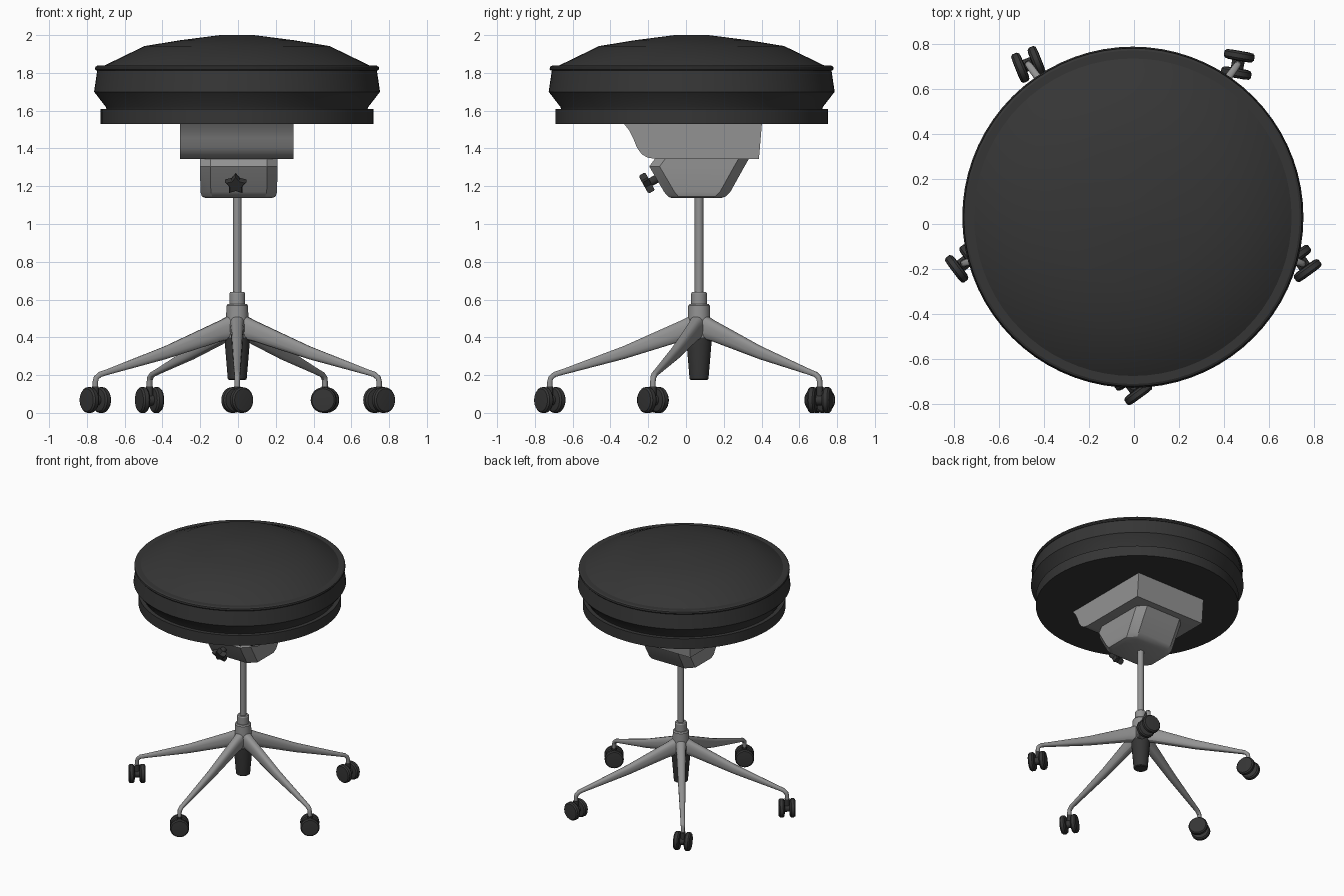
import bpy, bmesh, math
from mathutils import Vector, Matrix

if "Cube" in bpy.data.objects:
    bpy.data.objects.remove(bpy.data.objects["Cube"])


def material(name, v):
    m = bpy.data.materials.new(name)
    m.diffuse_color = (v, v, v, 1)
    m.use_nodes = True
    m.node_tree.nodes["Principled BSDF"].inputs["Base Color"].default_value = m.diffuse_color
    return m


BLACK = material("black", 0.036)
METAL = material("grey metal", 0.29)
CX, CY = -0.004, 0.069          # axis of the column and base


def loft(name, rings, mat, matrix=None, smooth=30):
    """Skin a list of equal-length point rings and cap both ends."""
    bm = bmesh.new()
    loops = [[bm.verts.new(p) for p in ring] for ring in rings]
    n = len(loops[0])
    for a, b in zip(loops, loops[1:]):
        for i in range(n):
            j = (i + 1) % n
            bm.faces.new((a[i], a[j], b[j], b[i]))
    bm.faces.new(loops[0][::-1])
    bm.faces.new(loops[-1])
    bmesh.ops.recalc_face_normals(bm, faces=bm.faces[:])
    mesh = bpy.data.meshes.new(name)
    bm.to_mesh(mesh)
    bm.free()
    mesh.materials.append(mat)
    ob = bpy.data.objects.new(name, mesh)
    bpy.context.collection.objects.link(ob)
    if matrix is not None:
        ob.matrix_world = matrix
    bpy.ops.object.select_all(action='DESELECT')
    ob.select_set(True)
    bpy.context.view_layer.objects.active = ob
    if smooth:
        bpy.ops.object.shade_smooth_by_angle(angle=math.radians(smooth))
    return ob


def lathe(name, profile, mat, matrix, sides=32):
    """Turn (radius, height) points around the local z axis."""
    rings = [[(r * math.cos(2 * math.pi * i / sides),
               r * math.sin(2 * math.pi * i / sides), z)
              for i in range(sides)] for r, z in profile]
    return loft(name, rings, mat, matrix)


def octagon(hx, y0, y1, c):
    """Rectangle with cut corners."""
    return [(hx, y0 + c), (hx, y1 - c), (hx - c, y1), (c - hx, y1),
            (-hx, y1 - c), (-hx, y0 + c), (c - hx, y0), (hx - c, y0)]


# Seat: base plate, cushion and piping
seat = Matrix.Translation((-0.005, 0.03, 0))
lathe("seat_plate", [(0.722, 1.53), (0.722, 1.61)], BLACK, seat, 72)
lathe("seat_cushion", [(0.69, 1.605), (0.695, 1.62), (0.757, 1.70), (0.74, 1.815),
                       (0.725, 1.828), (0.49, 1.942), (0.30, 1.973), (0.09, 2.0)],
      BLACK, seat, 72)
lathe("seat_piping", [(0.72, 1.812), (0.745, 1.812), (0.752, 1.82),
                      (0.75, 1.832), (0.74, 1.838), (0.71, 1.838)], BLACK, seat, 72)

# Upper mechanism: side profile swept across x
side = [(-0.33, 1.532), (-0.30, 1.495), (-0.28, 1.455), (-0.26, 1.405), (-0.235, 1.37),
        (-0.205, 1.352), (-0.165, 1.345), (0.386, 1.343), (0.402, 1.532)]
loft("upper_mechanism", [[(x, y, z) for y, z in side] for x in (-0.308, 0.293)], METAL)

# Lower mechanism: tapered box with cut corners
levels = [(1.345, 0.205, -0.165, 0.333, 0.055), (1.305, 0.205, -0.195, 0.31, 0.055),
          (1.17, 0.203, -0.116, 0.235, 0.055), (1.145, 0.195, -0.095, 0.21, 0.055),
          (1.137, 0.175, -0.075, 0.185, 0.055)]
loft("lower_mechanism", [[(x, y, z) for x, y in octagon(h, a, b, c)]
                         for z, h, a, b, c in levels],
     METAL, Matrix.Translation((0.004, 0, 0)))

# Star knob on the sloping front
axis = Vector((0, -0.87, -0.48))
knob = (Matrix.Translation((-0.012, -0.205, 1.212))
        @ axis.to_track_quat('Z', 'Y').to_matrix().to_4x4())
star = [((0.06, 0.036)[i % 2] * math.sin(math.pi * i / 5),
         (0.06, 0.036)[i % 2] * math.cos(math.pi * i / 5)) for i in range(10)]
loft("knob", [[(x * s, y * s, z) for x, y in star]
              for z, s in ((-0.02, 0.92), (-0.012, 1), (0.012, 1), (0.02, 0.85))],
     BLACK, knob, 0)
lathe("knob_stem", [(0.022, -0.08), (0.022, 0)], BLACK, knob, 16)

# Column, collar, hub and the cover below the hub
post = Matrix.Translation((CX, CY, 0))
lathe("column", [(0.023, 0.6), (0.023, 1.15)], METAL, post)
lathe("collar", [(0.042, 0.56), (0.042, 0.632), (0.037, 0.64)], METAL, post)
lathe("hub", [(0.062, 0.39), (0.06, 0.48), (0.057, 0.568), (0.05, 0.577)], METAL, post)
lathe("hub_cover", [(0.044, 0.175), (0.05, 0.18), (0.066, 0.37), (0.066, 0.40)],
      BLACK, post)

# Five legs: (distance, height, half height, half width) sections, bent down at the tip
path = [(0.03, 0.457, 0.066, 0.04), (0.10, 0.432, 0.056, 0.034), (0.40, 0.319, 0.035, 0.026),
        (0.72, 0.217, 0.015, 0.017), (0.765, 0.203, 0.014, 0.016),
        (0.785, 0.185, 0.014, 0.015), (0.79, 0.165, 0.014, 0.014), (0.79, 0.085, 0.014, 0.014)]


def leg_rings():
    rings = []
    for k, (r, z, h, w) in enumerate(path):
        a, b = path[max(k - 1, 0)], path[min(k + 1, len(path) - 1)]
        t = Vector((b[0] - a[0], 0, b[1] - a[1])).normalized()
        if k < 3:
            t = Vector((1, 0, 0))
        up = Vector((-t.z, 0, t.x))
        ring = []
        for i in range(16):
            u = 2 * math.pi * (i + 0.5) / 16
            c, s = math.cos(u), math.sin(u)
            p = 0.75                       # slightly boxy ellipse
            y = math.copysign(abs(c) ** p, c) * w
            v = math.copysign(abs(s) ** p, s) * h
            ring.append(Vector((r, y, z)) + up * v)
        rings.append(ring)
    return rings


swivels = [126, 126, 80, 22, 37]    # axle direction of each caster
wheel = [(0.045, -0.021), (0.06, -0.018), (0.068, -0.009), (0.068, 0.012),
         (0.06, 0.021), (0.035, 0.023)]
for k, swivel in enumerate(swivels):
    ang = math.radians(-90 + 72 * k)
    loft(f"leg_{k + 1}", leg_rings(), METAL, post @ Matrix.Rotation(ang, 4, 'Z'))
    # Casters: twin wheels on an axle under a swivel socket
    foot = (Matrix.Translation((CX + 0.79 * math.cos(ang), CY + 0.79 * math.sin(ang), 0.068))
            @ Matrix.Rotation(math.radians(swivel), 4, 'Z')
            @ Matrix.Rotation(math.pi / 2, 4, 'Y'))
    for s in (-1, 1):
        flip = Matrix.Rotation(0 if s > 0 else math.pi, 4, 'X')
        lathe(f"caster_{k + 1}_wheel_{'a' if s < 0 else 'b'}", wheel, BLACK,
              foot @ flip @ Matrix.Translation((0, 0, 0.038)), 28)
    lathe(f"caster_{k + 1}_axle", [(0.028, -0.03), (0.028, 0.03)], BLACK, foot, 16)
    socket = Matrix.Translation((CX + 0.79 * math.cos(ang), CY + 0.79 * math.sin(ang), 0))
    lathe(f"caster_{k + 1}_socket", [(0.018, 0.07), (0.018, 0.14)], BLACK, socket, 16)
